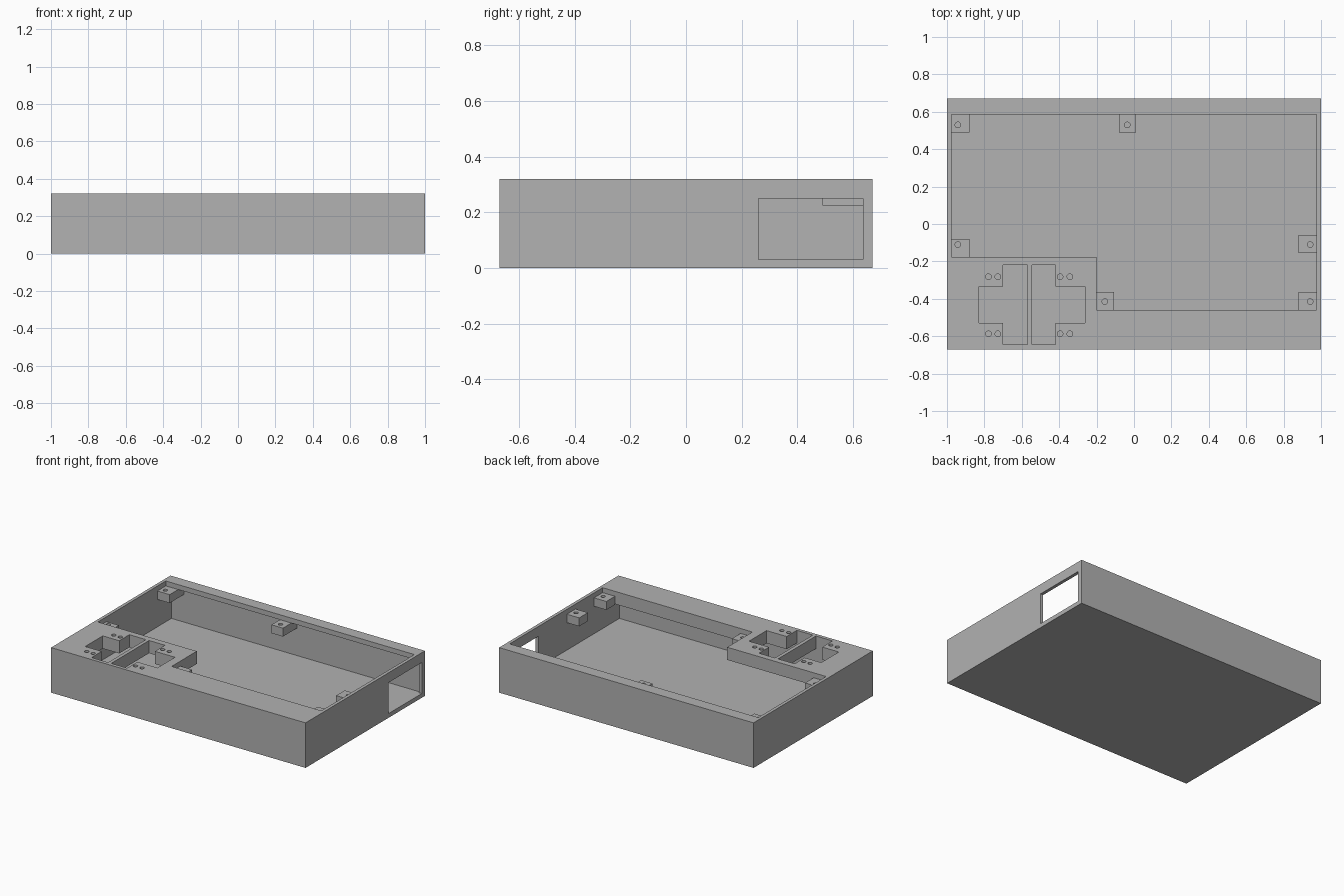
import bpy, bmesh

cube = bpy.data.objects.get("Cube")
if cube:
    bpy.data.objects.remove(cube, do_unlink=True)

GREY = (0.445, 0.445, 0.445, 1)
mat = bpy.data.materials.new("plain grey")
mat.use_nodes = True
mat.diffuse_color = GREY
mat.node_tree.nodes["Principled BSDF"].inputs["Base Color"].default_value = GREY


def prism(name, outline, z0, z1):
    """Extrude a counter-clockwise outline from z0 up to z1."""
    bm = bmesh.new()
    face = bm.faces.new([bm.verts.new((x, y, z0)) for x, y in outline])
    ext = bmesh.ops.extrude_face_region(bm, geom=[face])
    top = [v for v in ext["geom"] if isinstance(v, bmesh.types.BMVert)]
    bmesh.ops.translate(bm, verts=top, vec=(0, 0, z1 - z0))
    bmesh.ops.recalc_face_normals(bm, faces=bm.faces[:])
    mesh = bpy.data.meshes.new(name)
    bm.to_mesh(mesh)
    bm.free()
    mesh.materials.append(mat)
    obj = bpy.data.objects.new(name, mesh)
    bpy.context.collection.objects.link(obj)
    return obj


def box(name, x0, x1, y0, y1, z0, z1):
    return prism(name, [(x0, y0), (x1, y0), (x1, y1), (x0, y1)], z0, z1)


def cylinder(name, x, y, z0, z1, r=0.015, sides=24):
    bm = bmesh.new()
    bmesh.ops.create_cone(bm, cap_ends=True, segments=sides, radius1=r, radius2=r, depth=z1 - z0)
    bmesh.ops.translate(bm, verts=bm.verts, vec=(x, y, (z0 + z1) / 2))
    mesh = bpy.data.meshes.new(name)
    bm.to_mesh(mesh)
    bm.free()
    mesh.materials.append(mat)
    obj = bpy.data.objects.new(name, mesh)
    bpy.context.collection.objects.link(obj)
    return obj


def cut(target, cutter):
    """Subtract the cutter, apply the result and discard the cutter."""
    mod = target.modifiers.new("cut", 'BOOLEAN')
    mod.operation, mod.solver, mod.object = 'DIFFERENCE', 'EXACT', cutter
    cutter.hide_render = True
    bpy.context.view_layer.update()
    graph = bpy.context.evaluated_depsgraph_get()
    mesh = bpy.data.meshes.new_from_object(target.evaluated_get(graph))
    target.modifiers.clear()
    target.data = mesh
    bpy.data.objects.remove(cutter, do_unlink=True)


TOP, FLOOR, DECK, LIP = 0.32, 0.03, 0.23, 0.285
IX, IY = 0.977, 0.648

# Case with an L-shaped top opening
case = box("case", -1, 1, -0.67, 0.67, 0, TOP)
opening = [(-IX, -0.177), (-0.2, -0.177), (-0.2, -0.46), (IX, -0.46), (IX, 0.585), (-IX, 0.585)]
cut(case, prism("opening", opening, FLOOR, TOP + 0.1))

# Hollow under the front deck and under the thin back lip
cut(case, box("front_hollow", -IX, IX, -IY, 0, FLOOR, DECK))
cut(case, box("back_hollow", -IX, IX, 0.4, IY, FLOOR, LIP))

# Window in the end wall
cut(case, box("window", 0.9, 1.1, 0.26, 0.635, FLOOR, 0.25))

# Two T-shaped slots through the deck, back to back
for inner, shoulder, outer in ((-0.57, -0.70, -0.83), (-0.545, -0.42, -0.262)):
    slot = [(inner, -0.645), (shoulder, -0.645), (shoulder, -0.53), (outer, -0.53),
            (outer, -0.333), (shoulder, -0.333), (shoulder, -0.22), (inner, -0.22)]
    cut(case, prism("slot", slot, DECK - 0.05, TOP + 0.1))

# Screw holes beside the slots
for x in (-0.778, -0.728, -0.395, -0.343):
    for y in (-0.282, -0.587):
        cut(case, cylinder("deck_hole", x, y, DECK - 0.05, TOP + 0.1))

# Screw posts hung on the walls: name, x range, y range, hole centre
posts = [
    ("back_right_post", -IX, -0.88, 0.49, IY, -0.942, 0.53),
    ("back_middle_post", -0.08, 0.01, 0.49, IY, -0.036, 0.53),
    ("side_right_post", -IX, -0.88, -0.177, -0.08, -0.942, -0.11),
    ("side_left_post", 0.88, IX, -0.155, -0.058, 0.942, -0.11),
    ("front_left_post", 0.88, IX, -0.46, -0.363, 0.942, -0.415),
    ("deck_post", -0.2, -0.107, -0.46, -0.363, -0.156, -0.415),
]
for name, x0, x1, y0, y1, hx, hy in posts:
    post = box(name, x0, x1, y0, y1, 0.225, LIP)
    cut(post, cylinder("post_hole", hx, hy, 0.24, LIP + 0.1))
